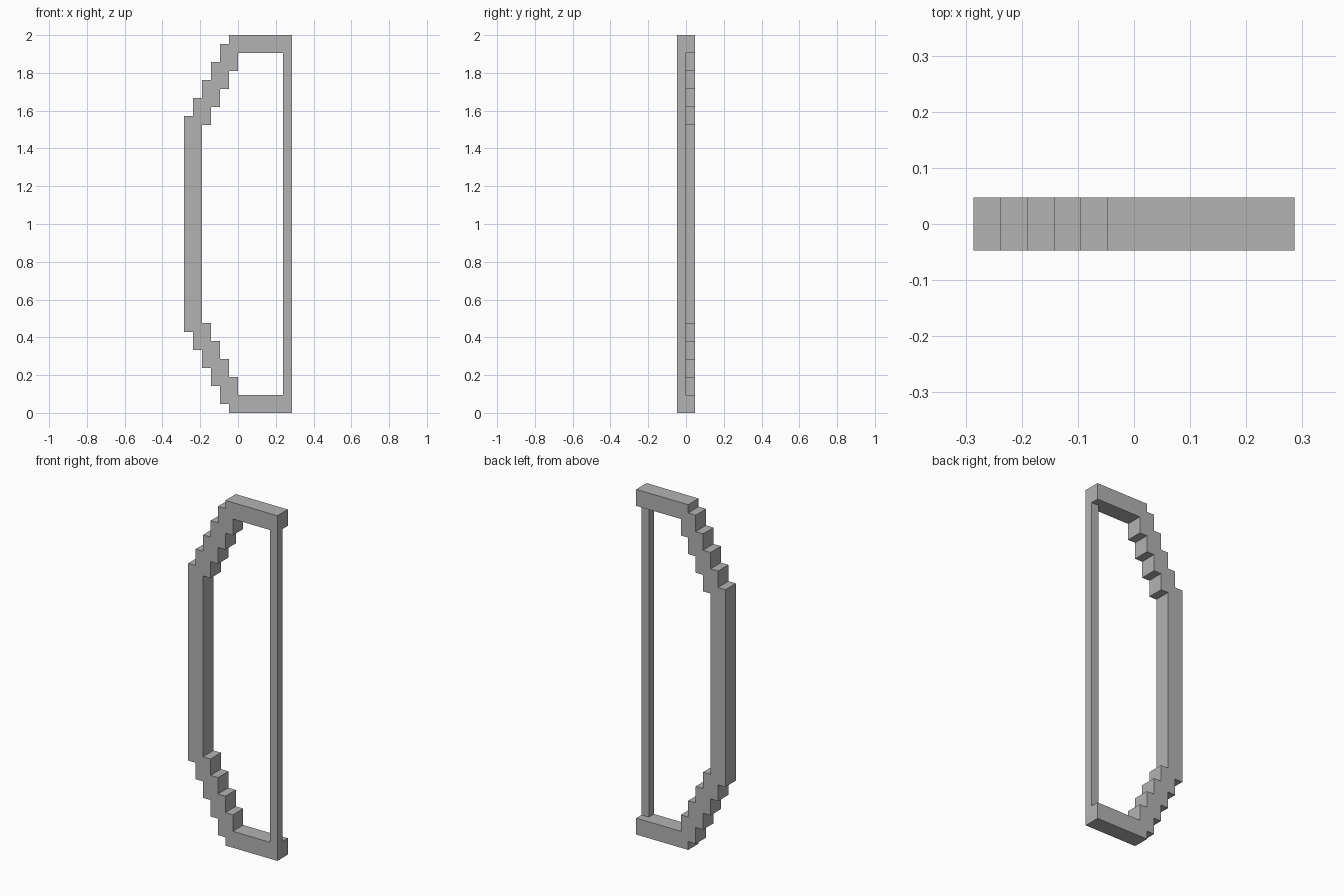
import bpy
import bmesh

U = 2 / 42  # one grid cell of the blocky design

cube = bpy.data.objects.get("Cube")
if cube:
    bpy.data.objects.remove(cube)

grey = bpy.data.materials.new("plain_grey")
grey.use_nodes = True
colour = (0.45, 0.45, 0.45, 1)
grey.diffuse_color = colour
grey.node_tree.nodes["Principled BSDF"].inputs["Base Color"].default_value = colour


def extrude_profile(name, points, y_front, y_back):
    """Extrude an x/z outline, given in grid cells, along y."""
    bm = bmesh.new()
    face = bm.faces.new([bm.verts.new((x * U, y_front * U, z * U)) for x, z in points])
    result = bmesh.ops.extrude_face_region(bm, geom=[face])
    moved = [v for v in result["geom"] if isinstance(v, bmesh.types.BMVert)]
    bmesh.ops.translate(bm, verts=moved, vec=(0, (y_back - y_front) * U, 0))
    bmesh.ops.recalc_face_normals(bm, faces=bm.faces[:])
    mesh = bpy.data.meshes.new(name)
    bm.to_mesh(mesh)
    bm.free()
    mesh.materials.append(grey)
    obj = bpy.data.objects.new(name, mesh)
    bpy.context.collection.objects.link(obj)
    return obj


def flip(points):
    """Mirror an outline top to bottom, reversing its order."""
    return [(x, 42 - z) for x, z in reversed(points)]


# Stepped outer edge of the upper limb, from tip to grip
outer = [(6, 42), (-1, 42), (-1, 41)]
for i in range(4):
    outer += [(-2 - i, 41 - 2 * i), (-2 - i, 39 - 2 * i)]
outer += [(-6, 33)]

# Stepped inner edge of the upper limb, from grip to tip
inner = []
for i in range(4):
    inner += [(-4 + i, 32 + 2 * i), (-3 + i, 32 + 2 * i)]
inner += [(0, 40), (6, 40)]

# Curved limb and grip in one piece
extrude_profile("bow_limb", outer + flip(outer) + flip(inner) + inner, -1, 1)

# Thin string, flush with the front
extrude_profile("bow_string", [(5, 2), (6, 2), (6, 40), (5, 40)], -1, 0)
